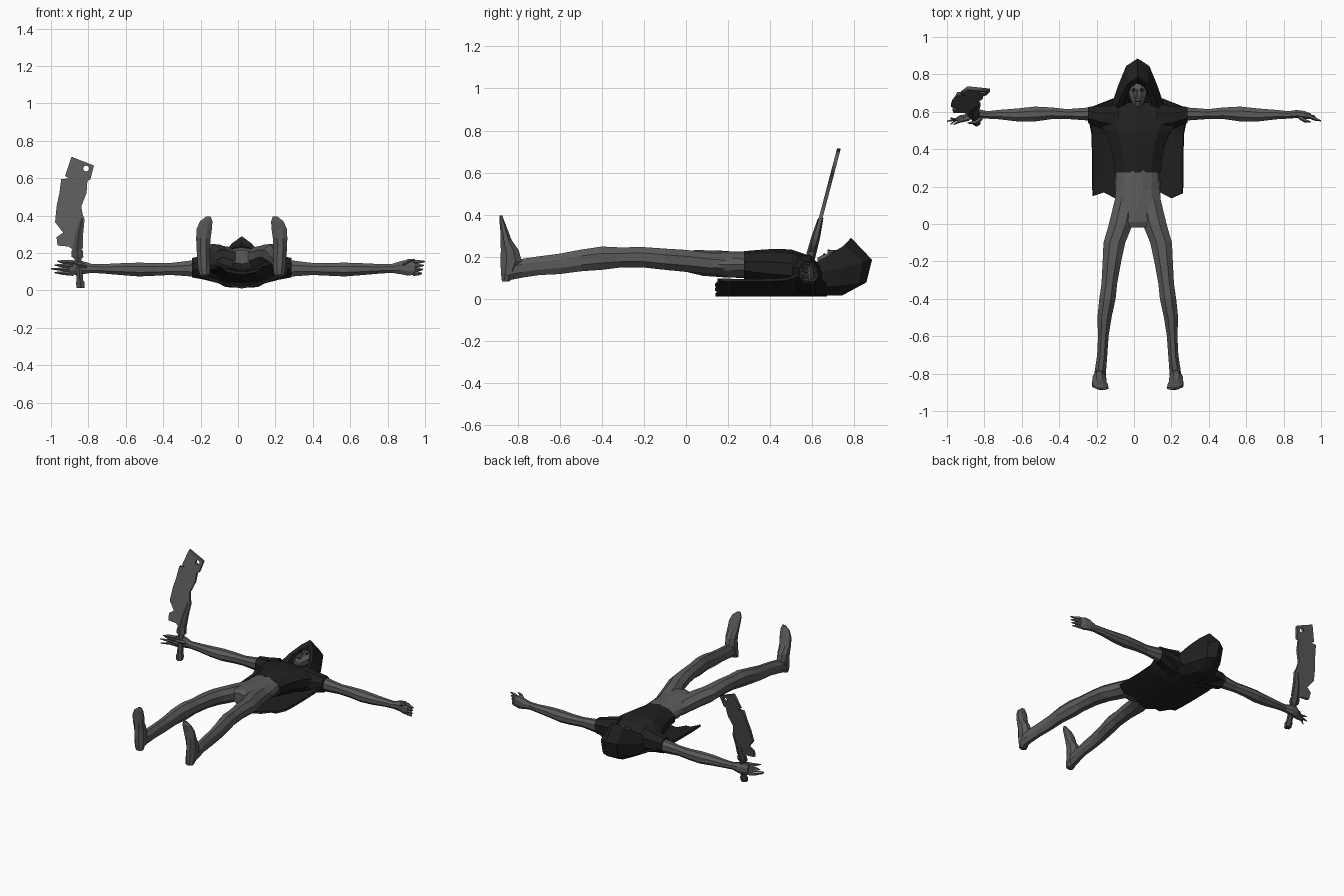
import bpy, bmesh, math
from mathutils import Vector

CX = 0.02  # body centre line


def material(name, r, g, b):
    m = bpy.data.materials.new(name)
    m.diffuse_color = (r, g, b, 1)
    return m


SKIN = material("ashen skin", 0.105, 0.105, 0.105)
CLOTH = material("black cloth", 0.014, 0.014, 0.014)
STEEL = material("worn steel", 0.10, 0.10, 0.10)
GRIP = material("dark grip", 0.06, 0.06, 0.06)
SHADOW = material("hood lining", 0.01, 0.01, 0.01)


def finish(name, bm, mat):
    bmesh.ops.recalc_face_normals(bm, faces=bm.faces)
    me = bpy.data.meshes.new(name)
    bm.to_mesh(me)
    bm.free()
    me.materials.append(mat)
    ob = bpy.data.objects.new(name, me)
    bpy.context.collection.objects.link(ob)
    return ob


def skin(name, rings, mat, caps=(True, True)):
    """Bridge closed rings of points into one surface."""
    bm = bmesh.new()
    vs = [[bm.verts.new(p) for p in ring] for ring in rings]
    n = len(vs[0])
    for a, b in zip(vs, vs[1:]):
        for i in range(n):
            j = (i + 1) % n
            bm.faces.new((a[i], a[j], b[j], b[i]))
    for cap, ring in zip(caps, (vs[0], vs[-1])):
        if cap:
            bm.faces.new(ring)
    return finish(name, bm, mat)


def loft(name, axis, rows, mat, sides=8):
    """Rows are (x, y, z, radius_a, radius_b); rings lie across the axis."""
    rings = []
    for x, y, z, ra, rb in rows:
        ring = []
        for i in range(sides):
            t = math.tau * (i + 0.5) / sides
            a, b = ra * math.cos(t) * 1.05, rb * math.sin(t) * 1.05
            off = {"x": (0, a, b), "y": (a, 0, b), "z": (a, b, 0)}[axis]
            ring.append(Vector((x, y, z)) + Vector(off))
        rings.append(ring)
    return skin(name, rings, mat)


def finger(name, pts, r):
    rows = [(*p, r * k, r * k) for p, k in zip(pts, (1, 0.85, 0.25))]
    return loft(name, "x", rows, SKIN, 5)


for side, s in (("left", -1), ("right", 1)):
    # arm: (distance from centre, y, z, y radius, z radius)
    arm = [(.17, .585, .12, .045, .05), (.26, .588, .118, .036, .045), (.38, .588, .115, .027, .033),
           (.46, .592, .113, .032, .035), (.55, .588, .112, .041, .038), (.64, .583, .114, .036, .033),
           (.74, .585, .116, .026, .026), (.81, .583, .118, .020, .024)]
    loft(side + "_arm", "x", [(CX + s * d, y, z, a, b) for d, y, z, a, b in arm], SKIN)

    # leg: (y, distance from centre, z, x radius, z radius)
    leg = [(.14, .06, .165, .062, .052), (.0, .09, .18, .066, .054), (-.1, .125, .188, .06, .052),
           (-.2, .138, .197, .051, .05), (-.32, .152, .196, .043, .05), (-.4, .162, .193, .045, .057),
           (-.5, .178, .182, .039, .053), (-.6, .184, .166, .029, .05), (-.7, .19, .157, .028, .046),
           (-.78, .199, .145, .031, .046), (-.85, .204, .13, .034, .045)]
    loft(side + "_leg", "y", [(CX + s * d, y, z, a, b) for y, d, z, a, b in leg], SKIN)

    # foot, standing up from the heel: (z, y, distance from centre, x radius, y radius)
    foot = [(.082, -.858, .198, .026, .018), (.12, -.845, .201, .034, .036), (.18, -.832, .204, .036, .052),
            (.23, -.838, .206, .037, .044), (.28, -.856, .205, .040, .027), (.33, -.866, .200, .042, .018),
            (.37, -.876, .190, .034, .012), (.396, -.88, .178, .012, .006)]
    loft(side + "_foot", "z", [(CX + s * d, y, z, a, b) for z, y, d, a, b in foot], SKIN)

    # short sleeve over the shoulder
    sleeve = [(.10, .56, .12, .08, .09), (.2, .57, .122, .06, .066), (.265, .583, .122, .045, .054)]
    loft(side + "_sleeve", "x", [(CX + s * d, y, z, a, b) for d, y, z, a, b in sleeve], CLOTH)

# open hand
loft("right_palm", "x", [(.82, .583, .118, .020, .024), (.87, .588, .122, .022, .036),
                         (.91, .583, .122, .022, .044), (.945, .576, .12, .016, .036)], SKIN)
for i in range(4):
    z = .09 + i * .021
    finger("right_finger", [(.935, .577, z), (.965, .572 - .003 * i, z), (.985 + .005 * i, .552, z + .002)], .012)
finger("right_thumb", [(.88, .575, .14), (.91, .555, .158), (.945, .546, .165)], .013)

# gripping hand
loft("left_palm", "x", [(-.78, .583, .118, .020, .024), (-.83, .588, .122, .026, .036),
                        (-.87, .583, .122, .026, .04), (-.9, .575, .12, .018, .032)], SKIN)
for i in range(4):
    z = .09 + i * .02
    finger("left_finger", [(-.88, .58 - .005 * i, z), (-.935, .572 - .007 * i, z + .003),
                           (-1 + .018 * abs(i - 1), .532 + .017 * (i % 3), z + .006)], .012)
finger("left_thumb", [(-.81, .57, .13), (-.845, .545, .14), (-.89, .54, .15)], .013)

# pelvis and belly
loft("pelvis", "y", [(CX, .36, .155, .11, .055), (CX, .26, .16, .105, .058), (CX, .18, .165, .118, .06),
                     (CX, .08, .17, .128, .058), (CX, .01, .178, .11, .05), (CX, -.02, .18, .06, .036)], SKIN, 10)

# ragged waist wrap standing just off the belly
rings = []
for edge in (0, 1, 2):
    ring = []
    for i in range(14):
        t = math.tau * i / 14
        y = (.285 + .02 * (i % 2), .22, .15 + .03 * (i % 3))[edge]
        k = (1.0, 1.05, 1.06)[edge]
        ring.append((CX + .116 * k * math.cos(t), y, .163 + .061 * k * math.sin(t)))
    rings.append(ring)
skin("waist_wrap", rings, SKIN, (False, False))

# tunic
loft("tunic", "y", [(CX, .275, .155, .125, .068), (CX, .34, .15, .128, .078), (CX, .42, .145, .145, .088),
                    (CX, .5, .14, .18, .09), (CX, .57, .125, .225, .082), (CX, .615, .115, .215, .062),
                    (CX, .65, .11, .12, .05)], CLOTH, 10)

# cape: a curved sheet under the back with a torn hem
bm = bmesh.new()
cols = 9
grid = []
for r, (y, half, rise) in enumerate([(.15, .24, .072), (.24, .242, .07), (.36, .242, .07), (.48, .245, .075),
                                     (.57, .262, .11), (.63, .235, .09), (.67, .13, .045)]):
    row = []
    for c in range(cols):
        u = c / (cols - 1) * 2 - 1
        hem = (.0, .02, -.012, .015, -.01)[c % 5] if r == 0 else 0
        row.append(bm.verts.new((CX + half * u, y + hem, .018 + rise * abs(u) ** 1.4)))
    grid.append(row)
for a, b in zip(grid, grid[1:]):
    for c in range(cols - 1):
        bm.faces.new((a[c], a[c + 1], b[c + 1], b[c]))
cape = finish("cape", bm, CLOTH)
mod = cape.modifiers.new("thickness", "SOLIDIFY")
mod.thickness = 0.014
mod.offset = 0


# hood: half outlines (offset, y, z) from crown to chin, mirrored into rings
def mirrored(half):
    right = [(CX + x, y, z) for x, y, z in half]
    left = [(CX - x, y, z) for x, y, z in half[-2:0:-1]]
    return right + left


hood = [
    [(0, .72, .13), (.02, .72, .13), (.035, .69, .13), (.035, .65, .125), (0, .64, .12)],
    [(0, .765, .262), (.036, .738, .235), (.066, .685, .203), (.075, .635, .165), (0, .615, .15)],
    [(0, .785, .29), (.052, .75, .252), (.088, .685, .212), (.118, .61, .165), (0, .575, .155)],
    [(0, .885, .185), (.062, .845, .175), (.105, .74, .145), (.148, .61, .12), (0, .57, .11)],
    [(0, .858, .078), (.058, .825, .07), (.1, .735, .06), (.145, .62, .05), (0, .57, .06)],
    [(0, .74, .014), (.035, .735, .016), (.06, .68, .016), (.09, .61, .02), (0, .59, .015)],
]
hood_ob = skin("hood", [mirrored(h) for h in hood], CLOTH)
hood_ob.data.materials.append(SHADOW)
for p in hood_ob.data.polygons:  # inner lining
    if p.index < 8:
        p.material_index = 1

# gaunt head inside the hood, with sockets, nose and jaw
loft("head", "y", [(CX, .625, .175, .02, .02), (CX, .65, .178, .033, .032), (CX, .685, .18, .046, .04),
                   (CX, .725, .183, .052, .046), (CX, .76, .185, .042, .04), (CX, .785, .18, .02, .02)], SKIN)
loft("nose", "y", [(CX, .672, .222, .011, .012), (CX, .70, .222, .007, .010), (CX, .722, .226, .004, .005)], SKIN, 5)
loft("mouth", "y", [(CX, .652, .208, .018, .005), (CX, .660, .212, .018, .005)], SHADOW, 6)
for s in (-1, 1):
    loft("eye_socket", "y", [(CX + s * .02, .705, .222, .006, .004), (CX + s * .021, .715, .224, .012, .005),
                             (CX + s * .02, .727, .225, .007, .004)], SHADOW, 6)


# cleaver: upright lean shared by blade and handle
def lean(z):
    return .54 + .262 * z


blade_edge = [(-.89, .715), (-.77, .668), (-.79, .592), (-.805, .588), (-.81, .52), (-.838, .45), (-.83, .405),
              (-.82, .38), (-.828, .30), (-.83, .225), (-.88, .215), (-.905, .235), (-.965, .24), (-.97, .285),
              (-.935, .31), (-.978, .365), (-.97, .45), (-.955, .52), (-.945, .595), (-.905, .6), (-.925, .612)]
hole = [(-.812 + .016 * math.cos(math.tau * i / 8), .652 + .016 * math.sin(math.tau * i / 8)) for i in range(8)]
curve = bpy.data.curves.new("blade_outline", "CURVE")
curve.dimensions = "2D"
curve.fill_mode = "BOTH"
curve.extrude = 0.009
for outline in (blade_edge, hole):
    sp = curve.splines.new("POLY")
    sp.points.add(len(outline) - 1)
    for pt, (x, z) in zip(sp.points, outline):
        pt.co = (x, z, 0, 1)
    sp.use_cyclic_u = True
tmp = bpy.data.objects.new("blade_outline", curve)
bpy.context.collection.objects.link(tmp)
bpy.context.view_layer.update()
bm = bmesh.new()
bm.from_mesh(tmp.to_mesh())
tmp.to_mesh_clear()
bpy.data.objects.remove(tmp)
bmesh.ops.remove_doubles(bm, verts=bm.verts, dist=1e-5)
for v in bm.verts:
    x, z, t = v.co
    v.co = (x, lean(z) + t, z)
finish("cleaver_blade", bm, STEEL)

handle = [(.012, -.842, .022), (.04, -.843, .026), (.055, -.845, .019), (.11, -.85, .02), (.17, -.856, .02),
          (.18, -.858, .034), (.21, -.86, .034), (.225, -.86, .024), (.30, -.852, .02), (.385, -.835, .012)]
loft("cleaver_handle", "z", [(x, lean(z), z, r, min(r, .022)) for z, x, r in handle], GRIP, 6)
